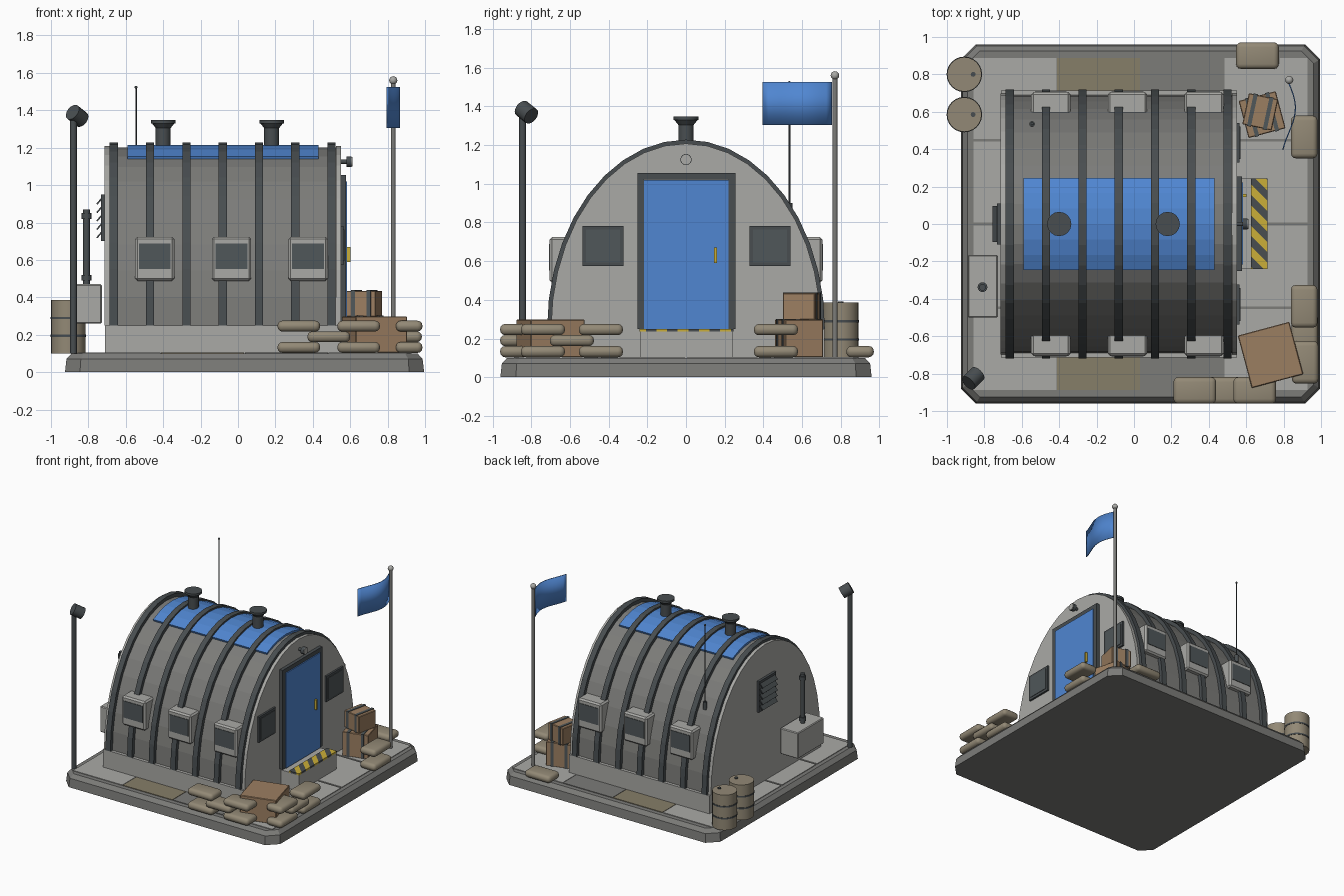
import bpy, bmesh, math
from mathutils import Matrix, Vector

cube = bpy.data.objects.get("Cube")
if cube:
    bpy.data.objects.remove(cube, do_unlink=True)


def material(name, r, g, b):
    m = bpy.data.materials.new(name)
    m.use_nodes = True
    m.diffuse_color = (r, g, b, 1)
    m.node_tree.nodes["Principled BSDF"].inputs["Base Color"].default_value = (r, g, b, 1)
    return m


LIGHT = material("pale concrete", 0.40, 0.40, 0.38)
GREY = material("mid grey", 0.20, 0.20, 0.19)
DARK = material("dark metal", 0.065, 0.075, 0.08)
GLASS = material("smoked glass", 0.08, 0.095, 0.10)
BLUE = material("blue", 0.08, 0.24, 0.64)
TAN = material("sand canvas", 0.29, 0.25, 0.18)
KHAKI = material("khaki slab", 0.24, 0.21, 0.14)
WOOD = material("crate wood", 0.33, 0.21, 0.12)
YELLOW = material("warning yellow", 0.60, 0.43, 0.04)


def finish(name, bm, *mats, smooth=False):
    bmesh.ops.recalc_face_normals(bm, faces=bm.faces)
    me = bpy.data.meshes.new(name)
    bm.to_mesh(me)
    bm.free()
    for m in mats:
        me.materials.append(m)
    ob = bpy.data.objects.new(name, me)
    bpy.context.collection.objects.link(ob)
    if smooth:
        bpy.ops.object.select_all(action="DESELECT")
        ob.select_set(True)
        bpy.context.view_layer.objects.active = ob
        bpy.ops.object.shade_smooth_by_angle(angle=math.radians(40))
    return ob


def box(name, centre, size, mat, bevel=0, segments=1, turn=0):
    bm = bmesh.new()
    bmesh.ops.create_cube(bm, size=1)
    bmesh.ops.scale(bm, vec=size, verts=bm.verts)
    if bevel:
        bmesh.ops.bevel(bm, geom=bm.edges[:], offset=bevel, segments=segments,
                        profile=0.5, affect="EDGES")
    bm.transform(Matrix.Translation(centre) @ Matrix.Rotation(math.radians(turn), 4, "Z"))
    return finish(name, bm, mat, smooth=segments > 1)


def rod(name, start, end, radius, mat, sides=16, tip=None):
    a, b = Vector(start), Vector(end)
    bm = bmesh.new()
    bmesh.ops.create_cone(bm, cap_ends=True, segments=sides, radius1=radius,
                          radius2=radius if tip is None else tip, depth=(b - a).length)
    spin = (b - a).to_track_quat("Z", "Y").to_matrix().to_4x4()
    bm.transform(Matrix.Translation((a + b) / 2) @ spin)
    return finish(name, bm, mat, smooth=True)


def ball(name, centre, radius, mat):
    bm = bmesh.new()
    bmesh.ops.create_uvsphere(bm, u_segments=12, v_segments=8, radius=radius)
    bm.transform(Matrix.Translation(centre))
    return finish(name, bm, mat, smooth=True)


FLOOR, SPRING, HALF, RISE = 0.105, 0.25, 0.69, 0.95


def arch(name, x0, x1, grow, mat, thick=None, start=0, stop=math.pi, steps=20):
    """Extruded arch section: solid, or a band when thick is given."""
    def curve(g):
        angles = [start + (stop - start) * i / steps for i in range(steps + 1)]
        return [((HALF + g) * math.cos(t), SPRING + (RISE + g) * math.sin(t)) for t in angles]
    bm = bmesh.new()
    outer = [[bm.verts.new((x, y, z)) for y, z in curve(grow)] for x in (x0, x1)]
    if thick is None:
        for ring in outer:
            bm.faces.new(ring)
        bm.faces.new((outer[0][0], outer[0][-1], outer[1][-1], outer[1][0]))
    else:
        inner = [[bm.verts.new((x, y, z)) for y, z in curve(grow - thick)] for x in (x0, x1)]
        for o, n in zip(outer, inner):
            for i in range(steps):
                bm.faces.new((o[i], o[i + 1], n[i + 1], n[i]))
        for i in range(steps):
            bm.faces.new((inner[0][i], inner[0][i + 1], inner[1][i + 1], inner[1][i]))
        for i in (0, steps):
            bm.faces.new((outer[0][i], outer[1][i], inner[1][i], inner[0][i]))
    for i in range(steps):
        bm.faces.new((outer[0][i], outer[0][i + 1], outer[1][i + 1], outer[1][i]))
    return finish(name, bm, mat)


# Base slab with cut corners and a chamfered rim
bm = bmesh.new()
rings = []
for inset, z in ((0, 0), (0.008, 0.07), (0.035, 0.1)):
    h, c = 0.96 - inset, 0.88 - inset * 0.6
    pts = [(h, -c), (h, c), (c, h), (-c, h), (-h, c), (-h, -c), (-c, -h), (c, -h)]
    rings.append([bm.verts.new((x + 0.035, y, z)) for x, y in pts])
for low, high in zip(rings, rings[1:]):
    for i in range(8):
        bm.faces.new((low[i], low[i - 1], high[i - 1], high[i]))
bm.faces.new(rings[0])
bm.faces.new(rings[-1])
finish("base_slab", bm, GREY)

# Ground tiles
pitch = 0.4475
for col, mat in enumerate((LIGHT, KHAKI, GREY, LIGHT)):
    for row in range(4):
        box("ground_tile", (0.035 + (col - 1.5) * pitch, (row - 1.5) * pitch, 0.1),
            (pitch - 0.004, pitch - 0.014, 0.01), mat)

# Hut: foundation, shell, end walls, ribs, roof panel
box("foundation", (-0.08, 0, 0.175), (1.26, 1.43, 0.15), LIGHT)
arch("shell", -0.69, 0.53, 0, GREY)
for x in (-0.7125, 0.525):
    arch("end_wall", x, x + 0.025, 0.008, LIGHT)
for i in range(7):
    x = -0.664 + i * 0.194
    arch("rib", x - 0.022, x + 0.022, 0.028, DARK, thick=0.04)
spread = 0.355
arch("roof_panel", -0.59, 0.43, 0.014, BLUE, thick=0.02,
     start=math.pi / 2 - spread, stop=math.pi / 2 + spread, steps=6)

# Roof vents
for x in (-0.40, 0.18):
    rod("vent_pipe", (x, 0, 1.18), (x, 0, 1.32), 0.04, DARK)
    rod("vent_flare", (x, 0, 1.305), (x, 0, 1.33), 0.04, DARK, tip=0.06)
    rod("vent_cap", (x, 0, 1.33), (x, 0, 1.347), 0.065, DARK)

# Side windows
for side in (-1, 1):
    for x in (-0.445, -0.035, 0.375):
        box("window_box", (x, side * 0.635, 0.606), (0.21, 0.14, 0.235), LIGHT, bevel=0.012)
        box("window_glass", (x, side * 0.705, 0.62), (0.17, 0.008, 0.135), GLASS)

# Door, end windows and lamp
wall = 0.55
for y in (-0.234, 0.238):
    box("door_post", (wall + 0.012, y, 0.652), (0.03, 0.034, 0.805), DARK)
box("door_lintel", (wall + 0.012, 0.002, 1.038), (0.03, 0.506, 0.034), DARK)
box("door", (wall + 0.014, 0.002, 0.635), (0.04, 0.438, 0.77), BLUE)
box("door_handle", (wall + 0.042, 0.152, 0.63), (0.02, 0.016, 0.08), YELLOW)
for y in (-0.43, 0.435):
    box("end_window_frame", (wall + 0.005, y, 0.678), (0.02, 0.212, 0.208), DARK)
    box("end_window_glass", (wall + 0.015, y, 0.678), (0.008, 0.175, 0.17), GLASS)
rod("lamp_stem", (wall, 0, 1.125), (0.585, 0, 1.125), 0.012, DARK)
rod("lamp_body", (0.58, 0, 1.125), (0.607, 0, 1.125), 0.029, DARK)
rod("lamp_lens", (0.605, 0, 1.125), (0.611, 0, 1.125), 0.026, LIGHT)

# Doorstep with slanted warning stripes
box("doorstep", (0.63, 0.002, 0.168), (0.17, 0.48, 0.14), LIGHT)
bm = bmesh.new()
bmesh.ops.create_cube(bm, size=1)
bmesh.ops.scale(bm, vec=(0.09, 0.485, 0.014), verts=bm.verts)
stripe = 0.055
slant = Vector((1, 1, 0))
for i in range(-6, 7):
    bmesh.ops.bisect_plane(bm, geom=bm.verts[:] + bm.edges[:] + bm.faces[:],
                           plane_co=(0, i * stripe, 0), plane_no=slant)
for f in bm.faces:
    f.material_index = math.floor(f.calc_center_median().dot(slant) / stripe) % 2
bm.transform(Matrix.Translation((0.67, 0.002, 0.243)))
finish("warning_strip", bm, YELLOW, DARK)

# Rear louvre, wall unit and exhaust pipe
box("louvre_back", (-0.722, 0, 0.825), (0.02, 0.22, 0.25), DARK)
for i in range(5):
    z = 0.735 + i * 0.045
    slat = box("louvre_slat", (0, 0, 0), (0.045, 0.19, 0.008), DARK)
    slat.location, slat.rotation_euler = (-0.74, 0, z), (0, math.radians(-50), 0)
box("wall_unit", (-0.808, -0.333, 0.365), (0.16, 0.335, 0.21), LIGHT, bevel=0.006)
rod("exhaust_pipe", (-0.81, -0.338, 0.46), (-0.81, -0.338, 0.87), 0.018, DARK)
for z in (0.49, 0.82):
    rod("exhaust_collar", (-0.81, -0.338, z), (-0.81, -0.338, z + 0.03), 0.026, DARK)

# Antenna
rod("antenna_base", (-0.545, 0.535, 0.84), (-0.545, 0.535, 0.9), 0.015, DARK)
rod("antenna", (-0.545, 0.535, 0.88), (-0.545, 0.535, 1.52), 0.004, DARK, sides=8)
ball("antenna_tip", (-0.545, 0.535, 1.523), 0.008, DARK)

# Floodlight pole
rod("light_pole", (-0.88, -0.845, 0.1), (-0.88, -0.845, 1.36), 0.019, DARK)
rod("light_head", (-0.885, -0.85, 1.39), (-0.835, -0.80, 1.35), 0.045, DARK)

# Flag on its pole
rod("flag_pole", (0.83, 0.77, 0.1), (0.83, 0.77, 1.545), 0.013, GREY)
ball("flag_pole_ball", (0.83, 0.77, 1.56), 0.022, LIGHT)
bm = bmesh.new()
columns = []
for i in range(13):
    s = i / 12
    x, y = 0.83 + 0.036 * math.sin(s * 4.2), 0.755 - 0.36 * s
    columns.append([bm.verts.new((x, y, z)) for z in (1.305, 1.525)])
for a, b in zip(columns, columns[1:]):
    bm.faces.new((a[0], b[0], b[1], a[1]))
flag = finish("flag", bm, BLUE, smooth=True)
flag.modifiers.new("cloth_thickness", "SOLIDIFY").thickness = 0.006

# Barrels
for y in (0.80, 0.585):
    rod("barrel", (-0.907, y, 0.1), (-0.907, y, 0.385), 0.092, TAN, sides=24)
    for z in (0.195, 0.29):
        rod("barrel_band", (-0.907, y, z - 0.006), (-0.907, y, z + 0.006), 0.095, DARK, sides=24)
    rod("barrel_bung", (-0.86, y, 0.38), (-0.86, y, 0.392), 0.013, DARK)

# Crates, two of them strapped
box("large_crate", (0.73, -0.70, 0.2), (0.285, 0.29, 0.195), WOOD, bevel=0.004, turn=15)
for name, centre, size, turn in (("lower_crate", (0.685, 0.585, 0.2), (0.205, 0.205, 0.195), 15),
                                 ("upper_crate", (0.675, 0.6, 0.366), (0.16, 0.17, 0.138), -12)):
    box(name, centre, size, WOOD, bevel=0.004, turn=turn)
    for side in (-1, 1):
        shift = Matrix.Rotation(math.radians(turn), 3, "Z") @ Vector((side * size[0] * 0.27, 0, 0))
        box(name + "_strap", Vector(centre) + shift,
            (0.022, size[1] + 0.008, size[2] + 0.008), GLASS, turn=turn)

# Sandbags: x, y, layers present, whether the bag runs along y
for x, y, layers, along_y in ((0.325, -0.89, (0, 2), False), (0.645, -0.89, (0, 2), False),
                              (0.485, -0.89, (1,), False), (0.91, -0.44, (0, 2), True),
                              (0.915, -0.74, (0, 2), True), (0.912, -0.59, (1,), True),
                              (0.91, 0.465, (0, 2), True), (0.66, 0.90, (0,), False)):
    for layer in layers:
        box("sandbag", (x, y, 0.132 + layer * 0.057), (0.228, 0.142, 0.058), TAN,
            bevel=0.026, segments=3, turn=90 if along_y else 0)
